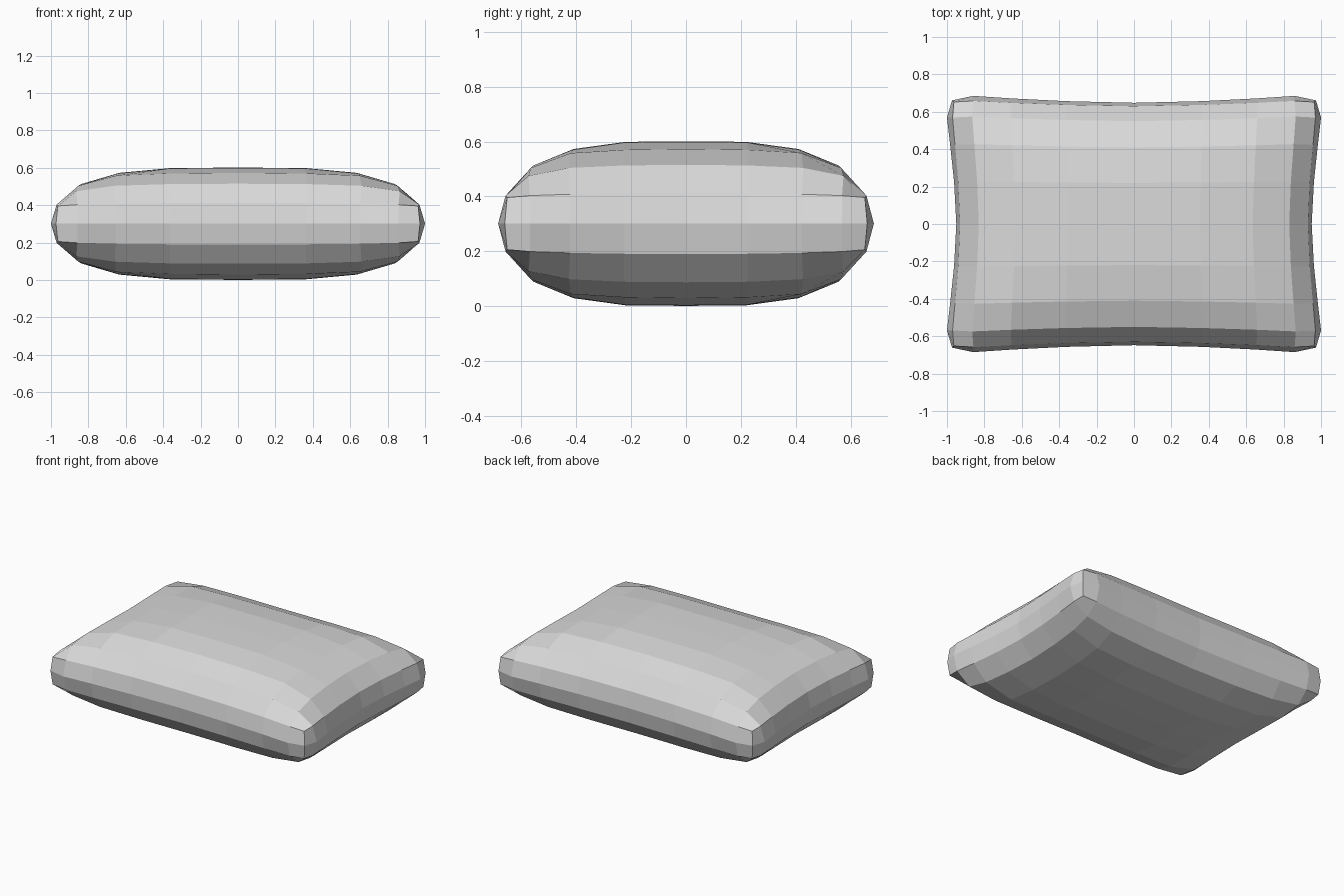
import bpy, bmesh

if "Cube" in bpy.data.objects:
    bpy.data.objects.remove(bpy.data.objects["Cube"])

# Quarter-pillow profiles, indexed outward from the centre (0) to the rim (4)
XS, X_FLARE = [0, .355, .635, .83, .93], [0, .01, .027, .04, .033]
YS, Y_FLARE = [0, .22, .41, .55, .63], [0, .007, .018, .028, .022]
SPREAD = [0, .25, .6, .87, 1]          # how much each line follows the corner flare
HEIGHT = [[.300, .298, .272, .214, .110],
          [.298, .296, .269, .212, .110],
          [.272, .269, .257, .203, .107],
          [.214, .212, .203, .174, .102],
          [.110, .110, .107, .102, .095]]
SEAM_OUT = [.02, .022, .026, .03, .01]  # bulge of the seam beyond the rim
MID = .301


def sign(n):
    return (n > 0) - (n < 0)


def plan(i, j):
    a, b = abs(i), abs(j)
    return (sign(i) * (XS[a] + X_FLARE[b] * SPREAD[a]),
            sign(j) * (YS[b] + Y_FLARE[a] * SPREAD[b]))


bm = bmesh.new()
R = range(-4, 5)

# Puffed top and bottom panels
panels = {}
for side in (1, -1):
    g = {(i, j): bm.verts.new((*plan(i, j), MID + side * HEIGHT[abs(i)][abs(j)]))
         for i in R for j in R}
    for i in range(-4, 4):
        for j in range(-4, 4):
            bm.faces.new([g[i, j], g[i + 1, j], g[i + 1, j + 1], g[i, j + 1]])
    panels[side] = g

# Side wall: two bands meeting at the seam around the middle
rim = ([(i, -4) for i in range(-4, 4)] + [(4, j) for j in range(-4, 4)]
       + [(i, 4) for i in range(4, -4, -1)] + [(-4, j) for j in range(4, -4, -1)])
seam = {}
for i, j in rim:
    x, y = plan(i, j)
    if abs(i) == 4:
        x += sign(i) * SEAM_OUT[abs(j)]
    if abs(j) == 4:
        y += sign(j) * SEAM_OUT[abs(i)] * .9
    seam[i, j] = bm.verts.new((x, y, MID))
for k, p in enumerate(rim):
    q = rim[(k + 1) % len(rim)]
    for g in panels.values():
        bm.faces.new([seam[p], seam[q], g[q], g[p]])

bmesh.ops.recalc_face_normals(bm, faces=bm.faces)
mesh = bpy.data.meshes.new("pillow")
bm.to_mesh(mesh)
bm.free()

# Plain light grey fabric, flat shaded
fabric = bpy.data.materials.new("light grey fabric")
fabric.diffuse_color = (.7, .7, .7, 1)
fabric.use_nodes = True
fabric.node_tree.nodes["Principled BSDF"].inputs["Base Color"].default_value = fabric.diffuse_color
mesh.materials.append(fabric)
pillow = bpy.data.objects.new("pillow", mesh)
bpy.context.collection.objects.link(pillow)
